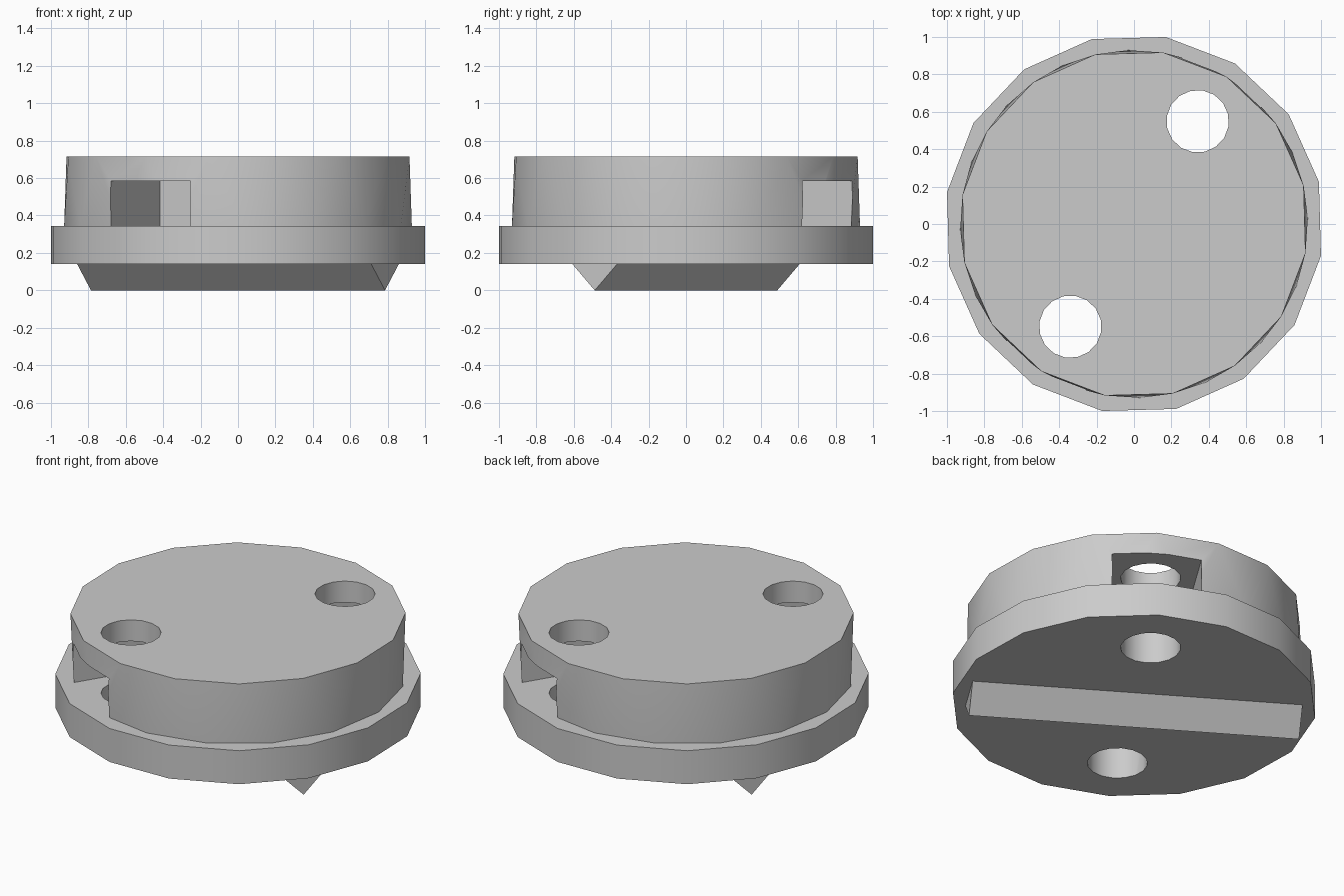
import bpy
import bmesh
from math import cos, sin, radians
from mathutils import Matrix

if "Cube" in bpy.data.objects:
    bpy.data.objects.remove(bpy.data.objects["Cube"], do_unlink=True)

AXIS = 58.2          # direction of the two holes, degrees
HOLE_DISTANCE = 0.646
FLANGE_Z, DRUM_Z, TOP_Z = 0.14, 0.345, 0.715

grey = bpy.data.materials.new("plain grey")
grey.use_nodes = True
colour = (0.6, 0.6, 0.6, 1)
grey.diffuse_color = colour
grey.node_tree.nodes["Principled BSDF"].inputs["Base Color"].default_value = colour


def ring(radius, z, phase, centre=(0, 0), sides=16):
    """Points of a regular polygon at height z."""
    angles = [radians(phase + 360 * i / sides) for i in range(sides)]
    return [(centre[0] + radius * cos(a), centre[1] + radius * sin(a), z) for a in angles]


def solid(name, points, turn=0):
    """Convex solid around the points, turned about z."""
    bm = bmesh.new()
    for p in points:
        bm.verts.new(p)
    bmesh.ops.convex_hull(bm, input=bm.verts)
    bmesh.ops.dissolve_limit(bm, angle_limit=radians(0.5), verts=bm.verts, edges=bm.edges)
    bmesh.ops.recalc_face_normals(bm, faces=bm.faces)
    bm.transform(Matrix.Rotation(radians(turn), 4, "Z"))
    mesh = bpy.data.meshes.new(name)
    bm.to_mesh(mesh)
    bm.free()
    mesh.materials.append(grey)
    obj = bpy.data.objects.new(name, mesh)
    bpy.context.collection.objects.link(obj)
    return obj


def activate(obj):
    bpy.ops.object.select_all(action="DESELECT")
    obj.select_set(True)
    bpy.context.view_layer.objects.active = obj


def cut(obj, cutter):
    activate(obj)
    mod = obj.modifiers.new("cut", "BOOLEAN")
    mod.operation = "DIFFERENCE"
    mod.solver = "EXACT"
    mod.object = cutter
    bpy.ops.object.modifier_apply(modifier=mod.name)


# Wide flange, and the drum whose lower rim is twisted against its upper rim
flange = solid("flange", ring(1.014, FLANGE_Z, 12.85) + ring(1.014, DRUM_Z, 12.85))
drum = solid("drum", ring(0.93, DRUM_Z, 2) + ring(0.93, TOP_Z, 12.85))

# Two through holes, each with a square side slot in the drum
for turn in (AXIS, AXIS + 180):
    centre = (HOLE_DISTANCE, 0)
    hole = solid("hole_cutter", ring(0.167, -0.1, 0, centre) + ring(0.167, 1, 0, centre), turn)
    slot = solid("slot_cutter", [(x, y, z) for x in (0.39, 1.2) for y in (-0.25, 0.25)
                                 for z in (0.2, 0.585)], turn)
    cut(flange, hole)
    cut(drum, hole)
    cut(drum, slot)
    for cutter in (hole, slot):
        bpy.data.objects.remove(cutter, do_unlink=True)

# Wedge-shaped key across the underside, square to the holes
key = [(x, y, z) for y in (-0.925, 0.925)
       for x, z in ((-0.14, FLANGE_Z), (0.14, FLANGE_Z), (0, 0))]
solid("key", key, AXIS)

# Smooth round walls, crisp rims
for obj in (flange, drum):
    activate(obj)
    bpy.ops.object.shade_smooth_by_angle(angle=radians(30))
